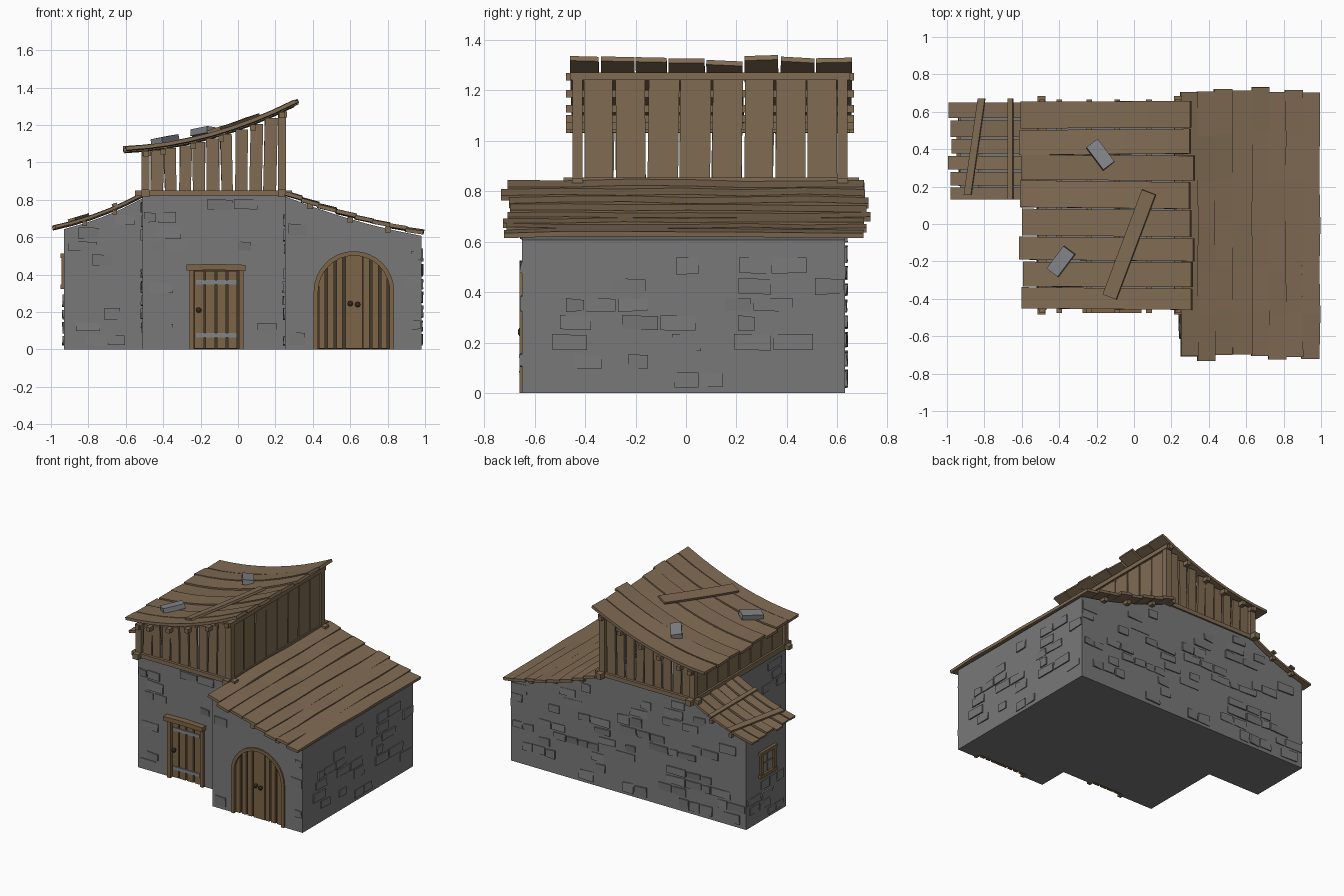
import bpy, bmesh, math, random
from mathutils import Vector as V

if "Cube" in bpy.data.objects:
    bpy.data.objects.remove(bpy.data.objects["Cube"])

random.seed(7)
R = random.uniform
X, Y, Z = V((1, 0, 0)), V((0, 1, 0)), V((0, 0, 1))


def material(name, rgb):
    m = bpy.data.materials.new(name)
    m.diffuse_color = (*rgb, 1)
    m.use_nodes = True
    m.node_tree.nodes["Principled BSDF"].inputs["Base Color"].default_value = m.diffuse_color
    return m


STONE = material("stone grey", (0.19, 0.19, 0.19))
WOOD = material("weathered wood", (0.215, 0.147, 0.086))
DOOR = material("door wood", (0.205, 0.128, 0.064))
DARK = material("dark wood", (0.06, 0.042, 0.024))
IRON = material("iron grey", (0.22, 0.23, 0.245))


class Part:
    """Collects closed lofted solids into one named object."""
    def __init__(self, name, mat):
        self.name, self.mat, self.bm = name, mat, bmesh.new()

    def loft(self, rings):
        rs = [[self.bm.verts.new(p) for p in r] for r in rings]
        n = len(rs[0])
        for a, b in zip(rs, rs[1:]):
            for i in range(n):
                j = (i + 1) % n
                self.bm.faces.new((a[i], a[j], b[j], b[i]))
        self.bm.faces.new(rs[0][::-1])
        self.bm.faces.new(rs[-1])

    def ribbon(self, pts, side, w, t):
        """Board of width w (along side) and thickness t following pts."""
        pts = [V(p) for p in pts]
        side = V(side).normalized()
        rings = []
        for i, p in enumerate(pts):
            tan = (pts[min(i + 1, len(pts) - 1)] - pts[max(i - 1, 0)]).normalized()
            s, n = side * w / 2, tan.cross(side).normalized() * t / 2
            rings.append([p - s - n, p + s - n, p + s + n, p - s + n])
        self.loft(rings)

    def prism(self, profile, y0, y1):
        self.loft([[(x, y, z) for x, z in profile] for y in (y0, y1)])

    def box(self, x0, x1, y0, y1, z0, z1):
        self.prism([(x0, z0), (x1, z0), (x1, z1), (x0, z1)], y0, y1)

    def done(self):
        bmesh.ops.recalc_face_normals(self.bm, faces=self.bm.faces)
        me = bpy.data.meshes.new(self.name)
        self.bm.to_mesh(me)
        self.bm.free()
        me.materials.append(self.mat)
        bpy.context.collection.objects.link(bpy.data.objects.new(self.name, me))


# Sagging roof curves (top surface height for each x)
def main_z(x): return 1.2 + 0.35 * x + 0.25 * x * x
def right_z(x): return 0.845 - 0.40 * (x - 0.26) + 0.155 * (x - 0.26) ** 2
def left_z(x): return 0.66 + 0.2 * (x + 0.99) + 0.35 * (x + 0.99) ** 2
def span(a, b, n): return [a + (b - a) * i / (n - 1) for i in range(n)]


def wall_z(x):
    return left_z(x) - 0.03 if x < -0.51 else 0.825 if x < 0.25 else right_z(x) - 0.03


# Stone blocks; the front skin has a notch where a door sits
ARCH = [(0.62 + 0.215 * math.cos(a), 0.31 + 0.215 * math.sin(a)) for a in span(math.pi, 0, 17)]
p = Part("stone_walls", STONE)
main_top = [(0.25, 0.825), (-0.51, 0.825)]
p.prism([(-0.51, 0), (0.25, 0)] + main_top, -0.40, 0.63)
p.prism([(-0.51, 0), (-0.24, 0), (-0.24, 0.43), (0.01, 0.43), (0.01, 0), (0.25, 0)] + main_top, -0.43, -0.40)
right_top = [(x, wall_z(x)) for x in span(0.98, 0.25001, 6)]
p.prism([(0.25, 0), (0.98, 0)] + right_top, -0.61, 0.63)
p.prism([(0.25, 0), (0.405, 0)] + ARCH + [(0.835, 0), (0.98, 0)] + right_top, -0.65, -0.61)
p.prism([(-0.93, 0), (-0.51, 0)] + [(x, wall_z(x)) for x in span(-0.5101, -0.93, 5)], 0.17, 0.63)
p.done()

# Uneven bricks standing slightly proud of every wall
p = Part("wall_bricks", STONE)


def bricks(origin, u, n, length, height, skip=None):
    o, z = V(origin), 0.02
    while z < 0.8:
        h, s = R(0.05, 0.075), R(0.0, 0.08)
        while s < length - 0.05:
            w = R(0.07, 0.17)
            a, b = s + 0.006, min(s + w, length) - 0.004
            top = min(height(a), height(b))
            hit = skip and b > skip[0] and a < skip[1] and z < skip[3] and z + h > skip[2]
            if random.random() < 0.36 and z + h < top - 0.01 and not hit:
                c = [(a, z + R(0, .008)), (b, z + R(0, .008)), (b, z + h - R(0, .008)), (a, z + h)]
                p.loft([[o + u * q + Z * r - n * 0.01 for q, r in c],
                        [o + u * q + Z * r + n * R(0.002, 0.012) for q, r in c]])
            s += w
        z += h + 0.012


bricks((-0.51, -0.43, 0), X, -Y, 0.76, lambda s: 0.82, (0.22, 0.57, 0, 0.48))
bricks((0.25, -0.65, 0), X, -Y, 0.73, lambda s: wall_z(0.251 + s), (0.13, 0.62, 0, 0.55))
bricks((-0.93, 0.17, 0), X, -Y, 0.42, lambda s: wall_z(-0.93 + s))
bricks((-0.93, 0.63, 0), X, Y, 1.91, lambda s: wall_z(-0.93 + s))
bricks((0.98, -0.65, 0), Y, X, 1.28, lambda s: 0.61)
bricks((-0.93, 0.17, 0), Y, -X, 0.46, lambda s: 0.63, (0.1, 0.34, 0.3, 0.54))
bricks((-0.51, -0.43, 0), Y, -X, 0.60, lambda s: 0.82)
bricks((0.25, -0.65, 0), Y, -X, 0.22, lambda s: 0.80)
p.done()

# Main roof: curved planks running along x
p = Part("main_roof_planks", WOOD)
edges = [-0.46, -0.34, -0.2, -0.07, 0.08, 0.23, 0.37, 0.51, 0.66]
for a, b in zip(edges, edges[1:]):
    lift, skew = R(-0.012, 0.008), R(-0.012, 0.012)
    x0, x1 = R(-0.62, -0.58), R(0.29, 0.325)
    p.ribbon([(x, (a + b) / 2 + skew * x, main_z(x) - 0.012 + lift) for x in span(x0, x1, 9)],
             (0, 1, R(-0.06, 0.06)), b - a - 0.007, 0.02)
p.ribbon([(-0.13 + 0.21 * t, -0.39 + 0.56 * t, main_z(-0.13 + 0.21 * t) + 0.014) for t in span(0, 1, 6)],
         (0.56, -0.21, 0.18), 0.08, 0.016)
p.done()

# Loose stones holding the roof down
p = Part("roof_stones", IRON)
for x, y, dx, dy in ((-0.18, 0.37, 0.045, -0.06), (-0.39, -0.2, 0.045, 0.06)):
    p.ribbon([(x + k * dx, y + k * dy, main_z(x) + 0.018 + k * dx * 0.2) for k in (-1, 1)],
             (dy, -dx, 0.01), 0.075, 0.036)
p.done()

# Right roof: overlapping planks running along y
p = Part("right_roof_planks", WOOD)
edges = [0.25, 0.34, 0.43, 0.525, 0.63, 0.72, 0.81, 0.90, 0.99]
for a, b in zip(edges, edges[1:]):
    m, slope = (a + b) / 2, right_z(b) - right_z(a)
    p.ribbon([(m + R(-.003, .003), y, right_z(m) - 0.008 + R(-.005, .005))
              for y in span(R(-0.735, -0.695), R(0.695, 0.74), 7)],
             (b - a, 0, slope * 0.75), b - a + 0.006, 0.02)
p.done()

# Left roof: short planks along x with two battens on top
p = Part("left_roof_planks", WOOD)
edges = [0.125, 0.2, 0.285, 0.37, 0.46, 0.56, 0.655]
for a, b in zip(edges, edges[1:]):
    lift = R(-0.006, 0.004)
    p.ribbon([(x, (a + b) / 2, left_z(x) - 0.01 + lift) for x in span(R(-0.995, -0.97), -0.50, 6)],
             (0, 1, R(-0.07, 0.07)), b - a - 0.012, 0.016)
for x0, x1, y0, y1, w in ((-0.66, -0.66, 0.13, 0.67, 0.028), (-0.89, -0.815, 0.155, 0.67, 0.04)):
    p.ribbon([(x0, y0, left_z(x0) + 0.01), (x1, y1, left_z(x1) + 0.01)], (1, 0, 0.3), w, 0.014)
p.done()

# Purlins poking out under all three roofs
p = Part("roof_purlins", WOOD)
for x in (-0.49, -0.40, -0.24, -0.09, 0.08, 0.235):
    z = main_z(x) - 0.028
    p.box(x - 0.015, x + 0.015, -0.475, 0.665, z - 0.03, z)
for x in (0.385, 0.60, 0.80):
    z = right_z(x) - 0.018
    p.box(x - 0.015, x + 0.015, -0.69, 0.665, z - 0.03, z)
for x in (-0.82, -0.66):
    z = left_z(x) - 0.018
    p.box(x - 0.012, x + 0.012, 0.14, 0.66, z - 0.025, z)
p.done()

# Upper storey frame: sill beams, corner posts, top plates
p = Part("upper_frame", WOOD)
for y in (-0.43, 0.62):
    p.box(-0.55, 0.29, y - 0.022, y + 0.022, 0.82, 0.85)
    for x in (-0.495, 0.235):
        p.box(x - 0.022, x + 0.022, y - 0.02, y + 0.02, 0.85, main_z(x) - 0.03)
for x in (-0.495, 0.235):
    p.box(x - 0.022, x + 0.022, -0.485, 0.685, 0.815, 0.855)
    p.box(x - 0.018, x + 0.026, -0.46, 0.65, main_z(x) - 0.055, main_z(x) - 0.025)
p.done()

# Upper storey boards with narrow gaps between them
p = Part("upper_wall_boards", WOOD)
for y in (-0.425, 0.615):
    for i in range(9):
        x, t = -0.435 + i * 0.0755, R(-0.012, 0.012)
        p.ribbon([(x, y, 0.845), (x + t, y, main_z(x) - 0.03)], X, R(0.06, 0.07), 0.016)
for x in (-0.495, 0.24):
    for i in range(8):
        y, t = -0.345 + i * 0.1265, R(-0.006, 0.006)
        p.ribbon([(x, y, 0.845), (x, y + t, main_z(x) - 0.04)], Y, R(0.112, 0.122), 0.016)
p.done()

# Small door: frame, boards, hinge bands, knob
p = Part("small_door_frame", DOOR)
p.box(-0.26, -0.235, -0.45, -0.40, 0, 0.425)
p.box(0.005, 0.03, -0.45, -0.40, 0, 0.425)
p.ribbon([(-0.275, -0.445, 0.437), (-0.12, -0.445, 0.441), (0.04, -0.445, 0.436)], Y, 0.06, 0.032)
p.done()
p = Part("small_door_boards", DOOR)
for i in range(4):
    x = -0.232 + i * 0.0595
    p.box(x, x + 0.049, -0.43, -0.405, 0.005, 0.42)
p.done()
p = Part("small_door_back", DARK)
p.box(-0.238, 0.008, -0.412, -0.40, 0.002, 0.425)
p.done()
p = Part("hinge_bands", IRON)
for z in (0.36, 0.075):
    p.box(-0.225, -0.005, -0.437, -0.428, z - 0.012, z + 0.012)
p.done()

# Arched double door: frame, boards, back panel
p = Part("arched_door_frame", DOOR)
inner = [(0.62 + (x - 0.62) * 0.945, 0.31 + (z - 0.31) * 0.945) for x, z in ARCH]
p.ribbon([(inner[0][0], -0.635, 0)] + [(x, -0.635, z) for x, z in inner] + [(inner[-1][0], -0.635, 0)],
         Y, 0.05, 0.024)
p.done()
p = Part("arched_door_boards", DOOR)
for i in range(8):
    a = 0.432 + i * 0.0475
    b = a + 0.033 + (0.01 if i in (3, 4) else 0)
    a -= 0.01 if i == 4 else 0
    top = [(x, 0.31 + math.sqrt(max(0, 0.196 ** 2 - (x - 0.62) ** 2))) for x in span(b, a, 5)]
    p.prism([(a, 0.004), (b, 0.004)] + top, -0.64, -0.612)
p.done()
p = Part("arched_door_back", DARK)
p.prism([(0.42, 0.002)] + inner + [(0.82, 0.002)], -0.622, -0.61)
p.done()

# Round door knobs
p = Part("door_knobs", DARK)
for x, y, z in ((-0.21, -0.435, 0.21), (0.60, -0.645, 0.245), (0.64, -0.645, 0.24)):
    p.loft([[(x + r * math.cos(k * math.pi / 4), y - d, z + r * math.sin(k * math.pi / 4)) for k in range(8)]
            for r, d in ((0.008, -0.01), (0.015, 0.006), (0.015, 0.014), (0.007, 0.02))])
p.done()

# Window in the left wall
p = Part("window_frame", DOOR)
for y in (0.315, 0.465):
    p.box(-0.945, -0.925, y - 0.013, y + 0.013, 0.33, 0.50)
for z in (0.335, 0.5):
    p.box(-0.95, -0.925, 0.295, 0.485, z - 0.012, z + 0.012)
p.box(-0.938, -0.925, 0.384, 0.396, 0.34, 0.49)
p.box(-0.938, -0.925, 0.32, 0.46, 0.41, 0.422)
p.done()
p = Part("window_pane", IRON)
p.box(-0.934, -0.925, 0.32, 0.46, 0.34, 0.495)
p.done()
